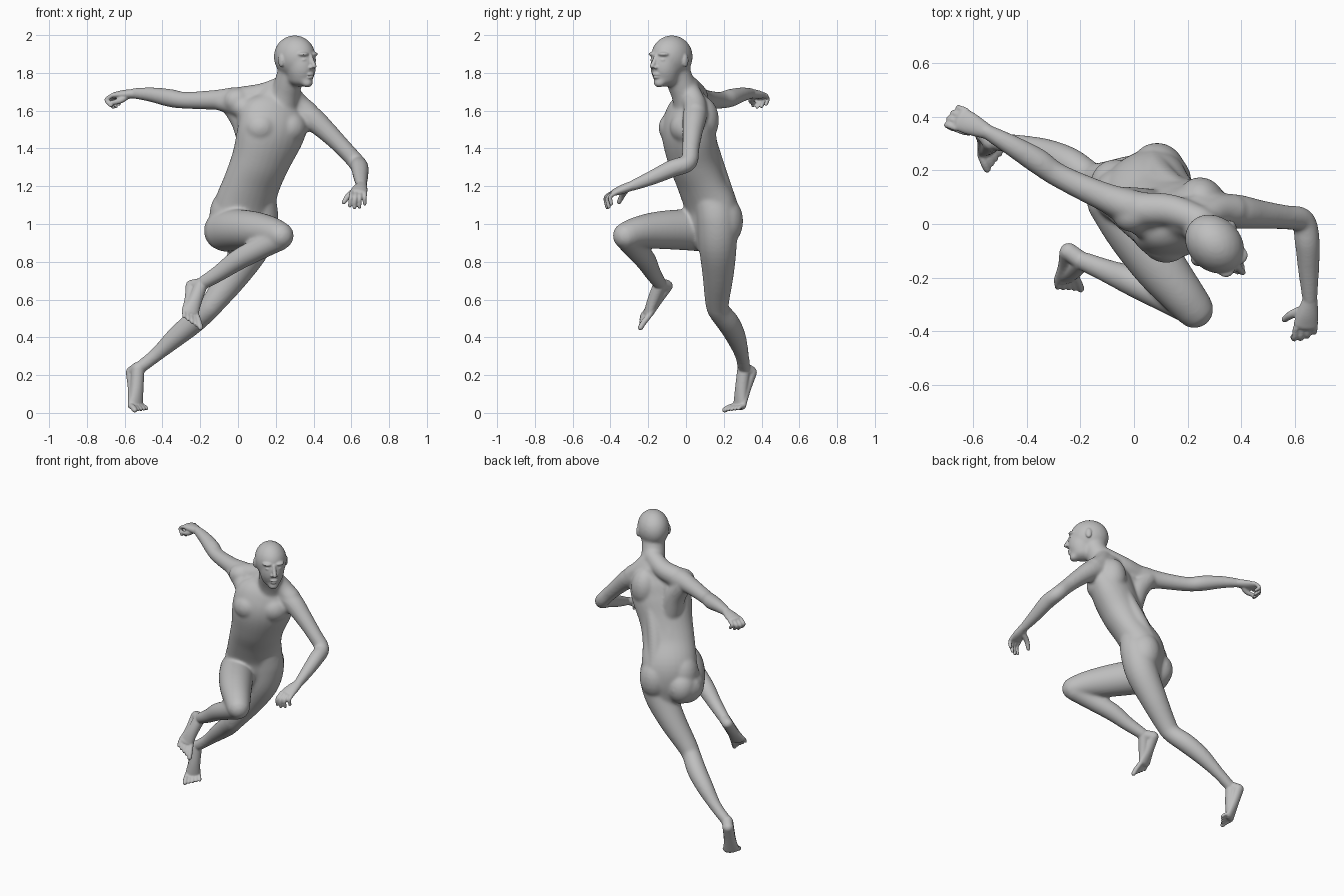
import bpy, bmesh, math
from mathutils import Vector, Matrix

old = bpy.data.objects.get("Cube")
if old:
    bpy.data.objects.remove(old, do_unlink=True)

grey = bpy.data.materials.new("plain grey")
grey.use_nodes = True
COLOUR = (0.52, 0.52, 0.52, 1)
grey.diffuse_color = COLOUR
grey.node_tree.nodes["Principled BSDF"].inputs["Base Color"].default_value = COLOUR

bm = bmesh.new()
SEG = 28


def frame(yaw):
    """Left and forward directions of a body part turned by yaw degrees."""
    a = math.radians(yaw)
    return Vector((math.cos(a), math.sin(a), 0)), Vector((math.sin(a), -math.cos(a), 0))


def spline(rows, steps=5):
    """Catmull-Rom through rows of numbers."""
    rows = [Vector(r) for r in rows]
    rows = [rows[0] * 2 - rows[1]] + rows + [rows[-1] * 2 - rows[-2]]
    out = []
    for p0, p1, p2, p3 in zip(rows, rows[1:], rows[2:], rows[3:]):
        for i in range(steps):
            t = i / steps
            out.append(0.5 * (2 * p1 + (p2 - p0) * t + (2 * p0 - 5 * p1 + 4 * p2 - p3) * t ** 2
                              + (3 * p1 - p0 - 3 * p2 + p3) * t ** 3))
    return out + [rows[-2]]


def shrink(ring, degrees):
    """Ring moved outward and narrowed, for a rounded end."""
    c, t, s, a, b = ring
    g = math.radians(degrees)
    return c + t * min(a, b) * math.sin(g), t, s, a * math.cos(g), b * math.cos(g)


def tube(points, side=None, yaws=None):
    """Rounded tube through (x, y, z, half width[, half depth])."""
    rows = spline([tuple(p) + (p[3],) if len(p) == 4 else tuple(p) for p in points])
    centres = [Vector(r[:3]) for r in rows]
    n = len(rows)
    rings = []
    for i, r in enumerate(rows):
        t = (centres[min(i + 1, n - 1)] - centres[max(i - 1, 0)]).normalized()
        if yaws:
            side = frame(yaws[0] + (yaws[1] - yaws[0]) * i / (n - 1))[0]
        elif side is None:
            side = t.orthogonal()
        side = (side - t * side.dot(t)).normalized()
        ring = (centres[i], t, side, r[3], r[4])
        if i == 0:
            rings += [shrink(ring, -g) for g in (85, 60, 30)]
        rings.append(ring)
        if i == n - 1:
            rings += [shrink(ring, g) for g in (30, 60, 85)]
    loops = []
    for c, t, s, a, b in rings:
        d = t.cross(s)
        loops.append([bm.verts.new(c + s * a * math.cos(k * math.tau / SEG) + d * b * math.sin(k * math.tau / SEG))
                      for k in range(SEG)])
    for l0, l1 in zip(loops, loops[1:]):
        for k in range(SEG):
            j = (k + 1) % SEG
            bm.faces.new((l0[k], l0[j], l1[j], l1[k]))
    bm.faces.new(loops[0][::-1])
    bm.faces.new(loops[-1])


def blob(origin, yaw, local, size):
    """Ellipsoid at local (forward, left, up) with matching half sizes."""
    left, fwd = frame(yaw)
    up = Vector((0, 0, 1))
    c = Vector(origin) + fwd * local[0] + left * local[1] + up * local[2]
    m = Matrix((fwd * size[0], left * size[1], up * size[2])).transposed().to_4x4()
    bmesh.ops.create_icosphere(bm, subdivisions=3, radius=1, matrix=Matrix.Translation(c) @ m)


def fuse(name, voxel, rounds):
    """Turn the collected parts into one skin with softened joins."""
    bmesh.ops.recalc_face_normals(bm, faces=bm.faces)
    mesh = bpy.data.meshes.new(name)
    bm.to_mesh(mesh)
    bm.clear()
    mesh.materials.append(grey)
    ob = bpy.data.objects.new(name, mesh)
    bpy.context.collection.objects.link(ob)
    remesh = ob.modifiers.new("fuse", "REMESH")
    remesh.mode = "VOXEL"
    remesh.voxel_size = voxel
    remesh.use_smooth_shade = True
    soften = ob.modifiers.new("soften", "SMOOTH")
    soften.factor = 0.5
    soften.iterations = rounds
    return ob


# Torso, twisting from hips to shoulders
tube([(0.035, 0.15, 0.92, 0.12, 0.10), (0.03, 0.142, 1.0, 0.165, 0.12), (0.035, 0.13, 1.1, 0.172, 0.125),
      (0.075, 0.08, 1.22, 0.163, 0.117), (0.122, 0.04, 1.34, 0.165, 0.127), (0.172, 0.015, 1.48, 0.188, 0.132),
      (0.2, 0.02, 1.58, 0.182, 0.112), (0.222, 0.03, 1.65, 0.12, 0.08)], yaws=(37, 19))
CHEST = (0.18, 0.015, 1.5)
for s in (-1, 1):
    blob(CHEST, 22, (0.03, s * 0.08, 0.01), (0.104, 0.1, 0.095))       # pectorals
    blob(CHEST, 22, (-0.03, s * 0.09, 0.05), (0.1, 0.09, 0.13))        # shoulder blades
    tube([(0.14 + s * 0.04, 0.1 + s * 0.02, 1.45, 0.04), (0.075 + s * 0.037, 0.142 + s * 0.025, 1.27, 0.05),
          (0.035 + s * 0.037, 0.2 + s * 0.025, 1.1, 0.05)])            # back muscles
blob((0.09, 0.2, 1.015), 37, (0, 0, 0), (0.105, 0.1, 0.135))           # left buttock
blob((-0.06, 0.135, 0.975), 37, (0, 0, 0), (0.11, 0.1, 0.115))         # right buttock
blob((-0.05, 0.105, 1.045), 37, (0, 0, 0), (0.105, 0.1, 0.14))         # right hip

# Neck and shoulder slopes
tube([(0.225, 0.03, 1.6, 0.09), (0.25, -0.002, 1.69, 0.077), (0.27, -0.033, 1.76, 0.073), (0.29, -0.06, 1.84, 0.072)])
tube([(0.25, 0.01, 1.735, 0.055), (0.14, 0.05, 1.688, 0.06), (0.03, 0.055, 1.665, 0.064)])
tube([(0.255, 0.01, 1.72, 0.055), (0.31, 0.045, 1.64, 0.06), (0.37, 0.05, 1.585, 0.062)])
# Right shoulder cap, chest and back links to the arm
blob((0.0, 0.04, 1.652), 20, (0, 0, 0), (0.07, 0.08, 0.07))
tube([(0.13, -0.04, 1.54, 0.07), (0.02, 0.02, 1.62, 0.06), (-0.1, 0.09, 1.65, 0.048)])
tube([(0.07, 0.06, 1.42, 0.07), (0.03, 0.07, 1.54, 0.065), (-0.04, 0.085, 1.64, 0.055)])
# Left chest and back link to the arm
tube([(0.27, 0.03, 1.46, 0.07), (0.33, 0.04, 1.54, 0.06), (0.4, 0.042, 1.545, 0.055)])

# Skull and jaw masses
HEAD, TURN = (0.3, -0.075, 1.885), 45
for local, size in [
        ((0, 0, 0), (0.122, 0.1, 0.115)),
        ((0.045, 0, -0.045), (0.087, 0.078, 0.115)),
        ((0.04, 0, -0.105), (0.077, 0.064, 0.054)),
        ((0.095, 0, -0.138), (0.03, 0.034, 0.026))]:
    blob(HEAD, TURN, local, size)

# Arms
tube([(0.08, 0.04, 1.65, 0.062), (0, 0.06, 1.66, 0.066), (-0.12, 0.105, 1.657, 0.053), (-0.28, 0.18, 1.655, 0.045),
      (-0.36, 0.235, 1.667, 0.048), (-0.46, 0.295, 1.685, 0.039), (-0.555, 0.348, 1.692, 0.028)])
tube([(0.33, 0.05, 1.59, 0.064), (0.39, 0.045, 1.56, 0.064), (0.47, 0.035, 1.49, 0.054), (0.56, 0.025, 1.4, 0.046),
      (0.628, 0.012, 1.325, 0.046), (0.645, -0.07, 1.295, 0.047), (0.65, -0.18, 1.245, 0.039),
      (0.655, -0.29, 1.2, 0.028)])

# Left leg, pushing off
tube([(0.115, 0.135, 1.12, 0.09), (0.108, 0.162, 1.02, 0.105), (0.075, 0.168, 0.89, 0.101), (-0.015, 0.17, 0.74, 0.084),
      (-0.125, 0.165, 0.59, 0.064), (-0.165, 0.175, 0.54, 0.058), (-0.24, 0.225, 0.475, 0.06), (-0.33, 0.265, 0.4, 0.053),
      (-0.43, 0.295, 0.31, 0.038), (-0.525, 0.308, 0.235, 0.034)])
# Right leg, raised and folded
tube([(-0.07, 0.1, 0.965, 0.112), (0.0, -0.02, 0.97, 0.108), (0.09, -0.15, 0.967, 0.099),
      (0.17, -0.25, 0.957, 0.084), (0.224, -0.316, 0.938, 0.073)])
tube([(0.22, -0.312, 0.925, 0.066), (0.12, -0.27, 0.873, 0.06), (0.0, -0.215, 0.81, 0.056),
      (-0.1, -0.175, 0.74, 0.044), (-0.19, -0.138, 0.685, 0.036)])

# The soft core becomes the base for the finer parts
core = fuse("core", 0.008, 14)
graph = bpy.context.evaluated_depsgraph_get()
bm.from_mesh(core.evaluated_get(graph).to_mesh())
bpy.data.objects.remove(core, do_unlink=True)

# Face
for local, size in [
        ((0.121, 0, -0.093), (0.014, 0.026, 0.007)),        # upper lip
        ((0.117, 0, -0.108), (0.015, 0.022, 0.008))]:       # lower lip
    blob(HEAD, TURN, local, size)
for s in (-1, 1):
    blob(HEAD, TURN, (0.093, s * 0.034, 0.014), (0.034, 0.034, 0.014))     # brow
    blob(HEAD, TURN, (0.1, s * 0.036, -0.016), (0.02, 0.018, 0.009))       # eye
    blob(HEAD, TURN, (0.132, s * 0.013, -0.056), (0.012, 0.01, 0.009))     # nostril
    blob(HEAD, TURN, (-0.005, s * 0.097, -0.02), (0.02, 0.012, 0.034))     # ear
left, fwd = frame(TURN)
tube([tuple(Vector(HEAD) + fwd * f + Vector((0, 0, u))) + (r,)
      for f, u, r in ((0.118, 0.005, 0.011), (0.132, -0.025, 0.012), (0.148, -0.05, 0.012))])


def hand(wrist, knuckle, side, bend, tip, thumb):
    """Palm, four curled fingers and a thumb."""
    w, k, side = Vector(wrist), Vector(knuckle), Vector(side).normalized()
    tube([tuple(w) + (0.029, 0.025), tuple(w.lerp(k, 0.55)) + (0.041, 0.024), tuple(k) + (0.046, 0.018)], side)
    for i, length in enumerate((0.92, 1.05, 1.0, 0.8)):
        spread = side * (0.0375 - 0.025 * i)
        tube([tuple(k + spread) + (0.0115,), tuple(k + spread + Vector(bend) * length) + (0.0115,),
              tuple(k + spread * 1.08 + Vector(tip) * length) + (0.01,)])
    tube([tuple(w.lerp(k, 0.3)) + (0.02,), tuple(thumb[0]) + (0.016,), tuple(thumb[1]) + (0.012,)])


hand((-0.55, 0.345, 1.69), (-0.645, 0.39, 1.682), (-0.5, -0.85, 0), (-0.035, 0.012, -0.027), (-0.008, -0.002, -0.06),
     [(-0.62, 0.345, 1.655), (-0.672, 0.358, 1.64)])
hand((0.655, -0.285, 1.203), (0.638, -0.378, 1.168), (-0.96, -0.25, 0), (-0.005, -0.04, -0.03), (-0.008, -0.034, -0.078),
     [(0.59, -0.335, 1.155), (0.56, -0.355, 1.115)])


def foot(ankle, heel, ball, toes, side, big):
    """Heel, sole, instep and five toes; big is the side of the largest toe."""
    a, h, b, t = map(Vector, (ankle, heel, ball, toes))
    side = Vector(side).normalized()
    tube([tuple(h) + (0.035, 0.032), tuple(h.lerp(b, 0.5)) + (0.036, 0.028), tuple(b) + (0.05, 0.024)], side)
    tube([tuple(a) + (0.035, 0.035), tuple(a.lerp(b, 0.55)) + (0.037, 0.032), tuple(b) + (0.044, 0.022)], side)
    tube([tuple(a) + (0.034,), tuple(h) + (0.033,)])
    for i in range(5):
        off = side * big * (0.042 - 0.021 * i - (0.003 if i else 0))
        r = 0.015 if i == 0 else 0.0105
        end = b.lerp(t, 1 - 0.08 * i)
        tube([tuple(b + off * 0.9) + (r,), tuple(b.lerp(end, 0.6) + off + Vector((0, 0, 0.004))) + (r,),
              tuple(end + off * 1.05) + (r * 0.95,)])


foot((-0.53, 0.307, 0.235), (-0.56, 0.343, 0.215), (-0.54, 0.282, 0.038), (-0.512, 0.232, 0.015), (0.78, 0.62, 0), -1)
foot((-0.195, -0.138, 0.68), (-0.243, -0.103, 0.672), (-0.252, -0.2, 0.53), (-0.238, -0.246, 0.47), (0.85, 0.1, -0.42), 1)

fuse("body", 0.0052, 4)
